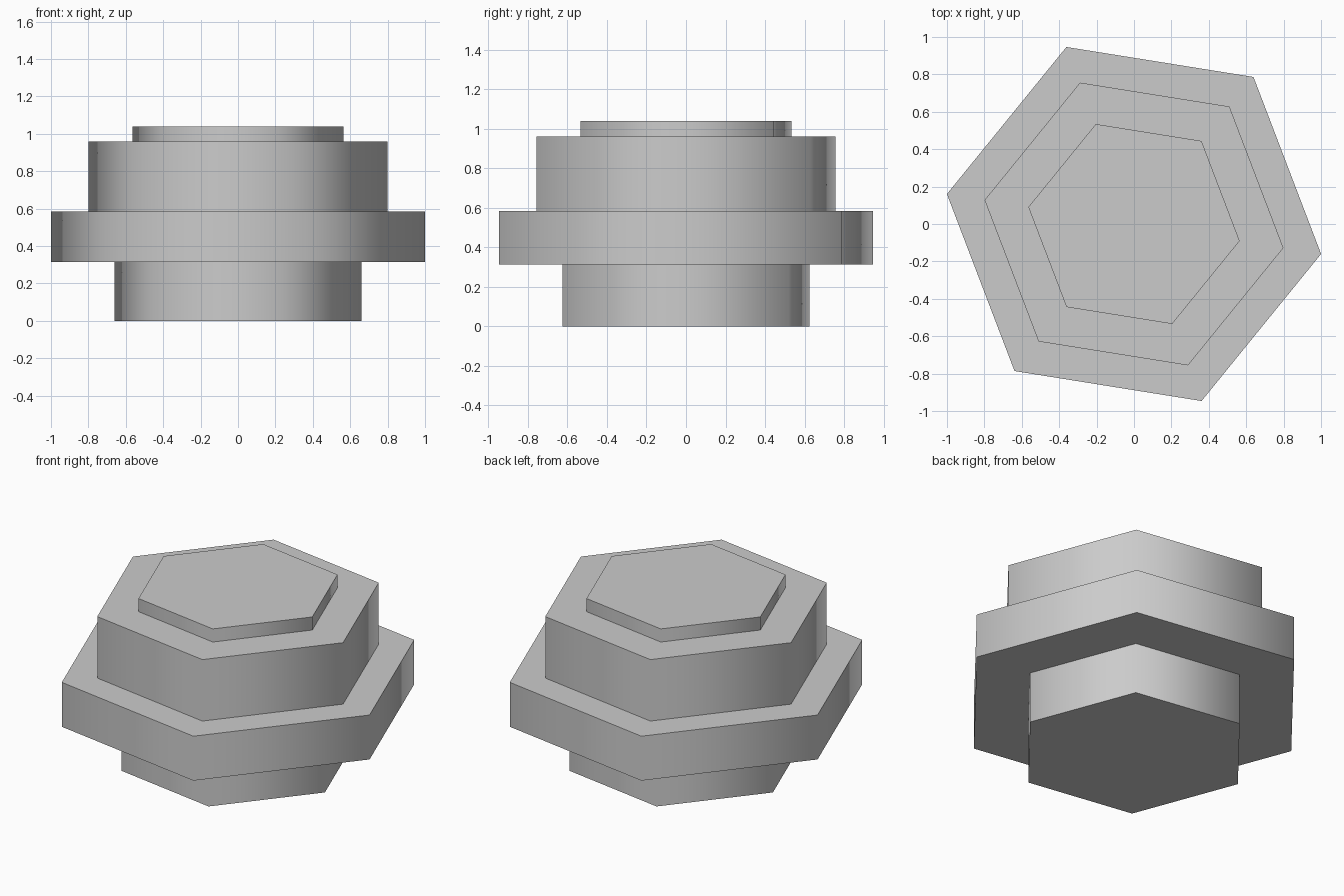
import bpy
import math

cube = bpy.data.objects.get("Cube")
if cube:
    bpy.data.objects.remove(cube, do_unlink=True)

# Single grey finish
grey = bpy.data.materials.new("light_grey")
grey.use_nodes = True
colour = (0.6, 0.6, 0.6, 1.0)
grey.diffuse_color = colour
grey.node_tree.nodes["Principled BSDF"].inputs["Base Color"].default_value = colour

TURN = math.radians(-9.1)  # direction of the corner nearest +x


def hex_tier(name, radius, bottom, top):
    """Hexagonal prism with softened sides and crisp rims."""
    bpy.ops.mesh.primitive_cylinder_add(
        vertices=6, radius=radius, depth=top - bottom,
        location=(0, 0, (bottom + top) / 2))
    tier = bpy.context.object
    tier.name = name
    # Put a corner on the +x axis, then turn the whole tier
    first = tier.data.vertices[0].co
    tier.rotation_euler.z = TURN - math.atan2(first.y, first.x)
    tier.data.materials.append(grey)
    bpy.ops.object.transform_apply(location=False, rotation=True, scale=False)
    bpy.ops.object.shade_smooth_by_angle(angle=math.radians(75))
    return tier


# Stacked tiers from the ground up
hex_tier("base_foot", 0.669, 0.0, 0.313)
hex_tier("wide_flange", 1.013, 0.313, 0.584)
hex_tier("upper_body", 0.809, 0.584, 0.959)
hex_tier("top_cap", 0.572, 0.959, 1.039)
